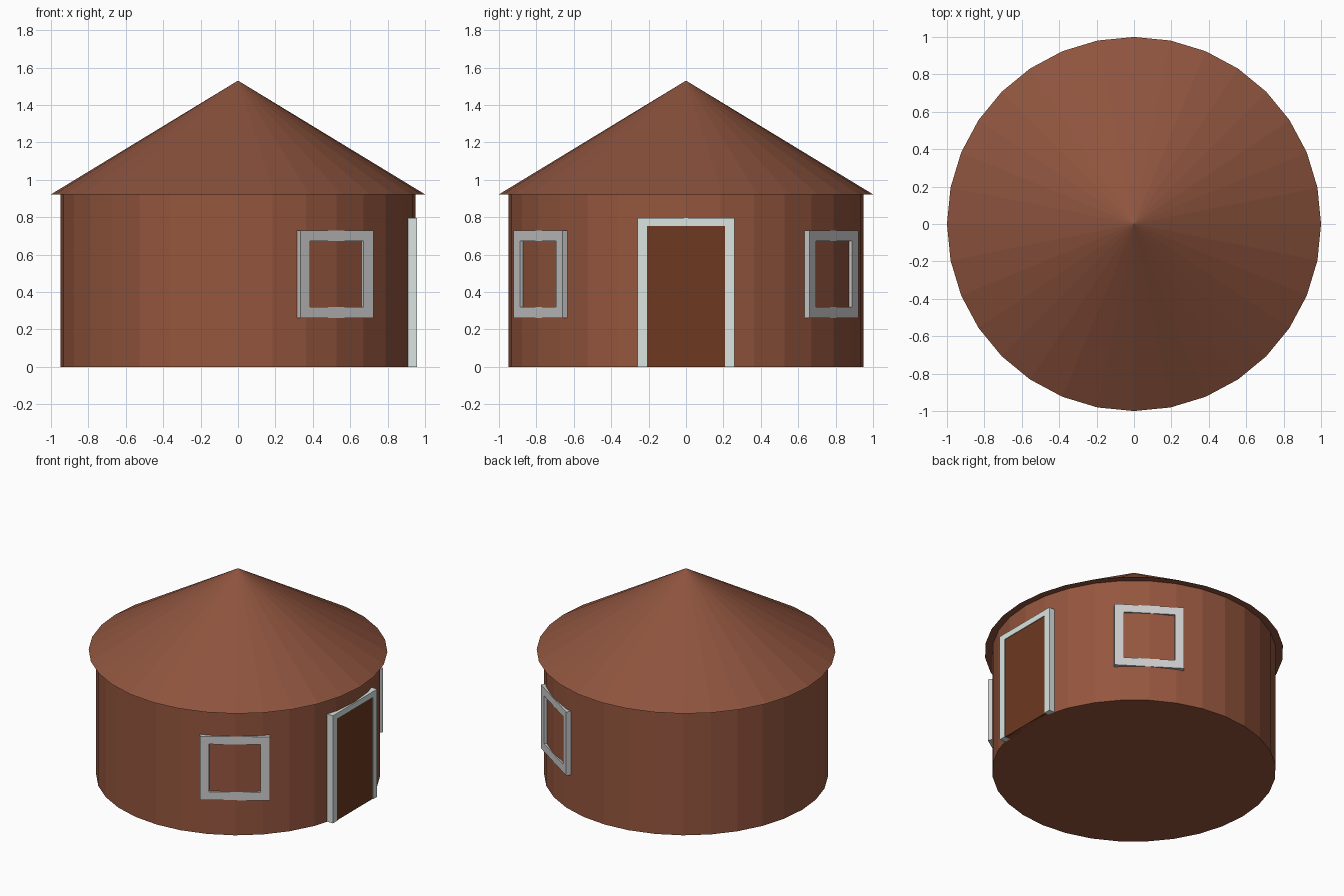
import bpy, bmesh
from math import radians
from mathutils import Matrix

if "Cube" in bpy.data.objects:
    bpy.data.objects.remove(bpy.data.objects["Cube"])


def material(name, rgb):
    m = bpy.data.materials.new(name)
    m.diffuse_color = (*rgb, 1)
    m.use_nodes = True
    m.node_tree.nodes["Principled BSDF"].inputs["Base Color"].default_value = m.diffuse_color
    return m


brick = material("brick", (0.30, 0.093, 0.048))
tile = material("roof_tile", (0.27, 0.088, 0.048))
wood = material("dark_wood", (0.153, 0.04, 0.014))
pale = material("pale_trim", (0.70, 0.78, 0.75))


def finish(name, bm, mat=None):
    bmesh.ops.recalc_face_normals(bm, faces=bm.faces)
    me = bpy.data.meshes.new(name)
    bm.to_mesh(me)
    bm.free()
    if mat:
        me.materials.append(mat)
    ob = bpy.data.objects.new(name, me)
    bpy.context.collection.objects.link(ob)
    return ob


def cone(name, r1, r2, z0, z1, mat):
    # 32-sided, first vertex on an axis
    bm = bmesh.new()
    bmesh.ops.create_cone(bm, cap_ends=True, segments=32, radius1=r1, radius2=r2,
                          depth=z1 - z0, matrix=Matrix.Translation((0, 0, (z0 + z1) / 2)))
    return finish(name, bm, mat)


def panel(name, outline, x0, x1, angle, mat=None, hole=None):
    # Extruded outline in the (tangent, z) plane; with a hole outline it becomes a frame
    bm = bmesh.new()
    outer = [bm.verts.new((x0, y, z)) for y, z in outline]
    n = len(outer)
    if hole:
        inner = [bm.verts.new((x0, y, z)) for y, z in hole]
        faces = [bm.faces.new((outer[i], outer[(i + 1) % n], inner[(i + 1) % n], inner[i]))
                 for i in range(n)]
    else:
        faces = [bm.faces.new(outer)]
    ext = bmesh.ops.extrude_face_region(bm, geom=faces, use_keep_orig=True)
    moved = [v for v in ext["geom"] if isinstance(v, bmesh.types.BMVert)]
    bmesh.ops.translate(bm, verts=moved, vec=(x1 - x0, 0, 0))
    bmesh.ops.rotate(bm, verts=bm.verts, cent=(0, 0, 0),
                     matrix=Matrix.Rotation(radians(angle), 3, 'Z'))
    return finish(name, bm, mat)


def rect(w, z0, z1):
    return [(-w, z0), (w, z0), (w, z1), (-w, z1)]


# Round wall and overhanging roof
cone("wall", 0.95, 0.95, 0, 0.922, brick)
cone("roof", 1.0, 0, 0.922, 1.53, tile)

# Door on the right side: U-shaped surround built as posts and lintel, thin leaf inside
for side, s in (("left", -1), ("right", 1)):
    panel(f"door_post_{side}", [(s * 0.208, 0), (s * 0.258, 0), (s * 0.258, 0.795), (s * 0.208, 0.752)],
          0.908, 0.957, 0, pale)
panel("door_lintel", [(-0.208, 0.752), (0.208, 0.752), (0.258, 0.795), (-0.258, 0.795)],
      0.908, 0.957, 0, pale)
panel("door_leaf", rect(0.208, 0, 0.752), 0.91, 0.9515, 0, wood)

# Window frames on either side of the door
for label, a in (("front", -56.25), ("back", 56.25)):
    panel(f"window_frame_{label}", rect(0.234, 0.26, 0.73), 0.908, 0.9515, a,
          hole=rect(0.172, 0.32, 0.672))
